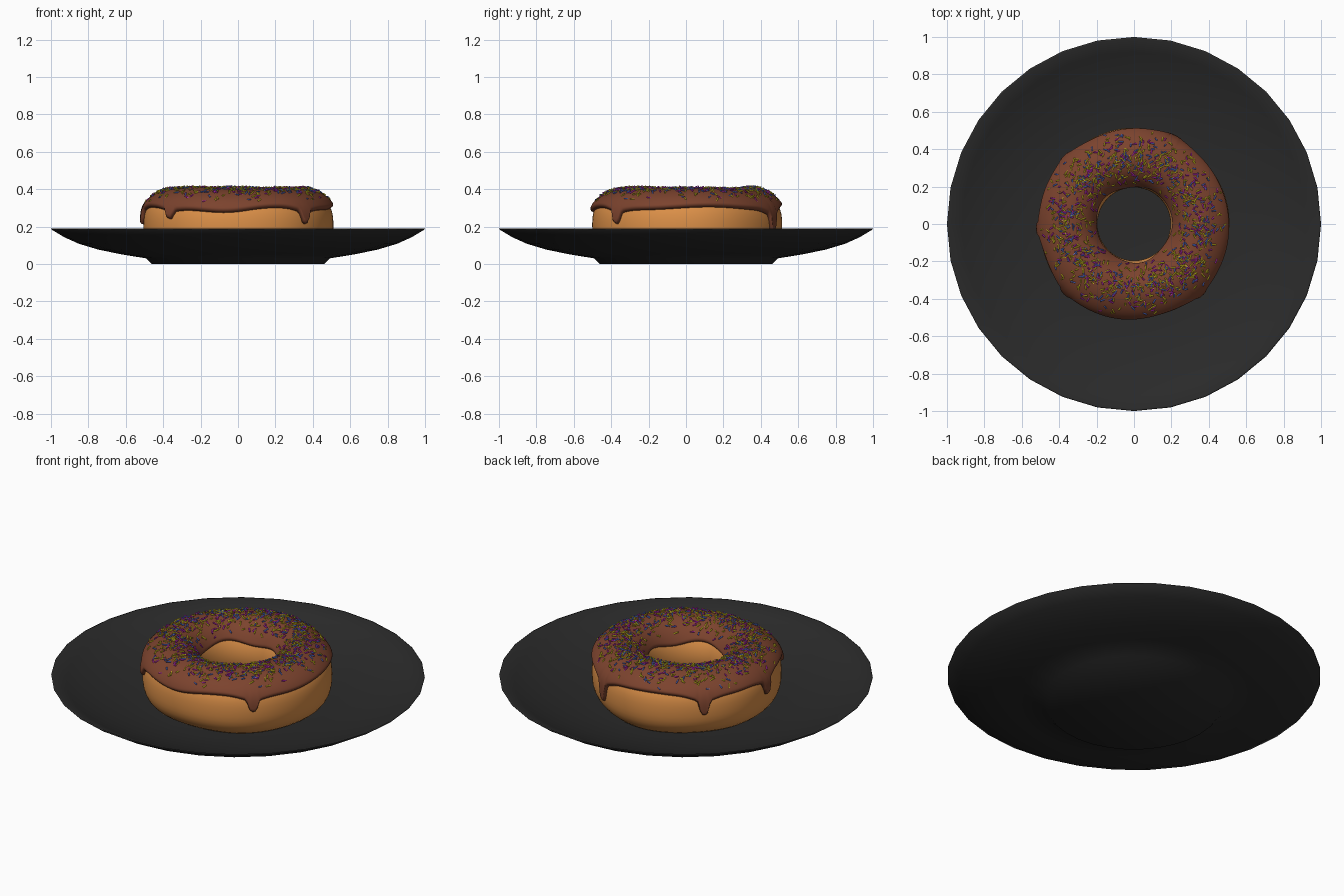
import bpy, math, random
from mathutils import Vector

if "Cube" in bpy.data.objects:
    bpy.data.objects.remove(bpy.data.objects["Cube"])

random.seed(4)
R, A, B, ZC = 0.35, 0.155, 0.178, 0.21   # ring radius, tube half width, tube half height, centre height


def material(name, rgb):
    m = bpy.data.materials.new(name)
    m.diffuse_color = (*rgb, 1)
    m.use_nodes = True
    m.node_tree.nodes["Principled BSDF"].inputs["Base Color"].default_value = m.diffuse_color
    return m


def make(name, verts, faces, mat, angle=180):
    me = bpy.data.meshes.new(name)
    me.from_pydata(verts, [], faces)
    me.materials.append(mat)
    me.shade_smooth()
    if angle < 180:
        me.set_sharp_from_angle(angle=math.radians(angle))
    ob = bpy.data.objects.new(name, me)
    bpy.context.collection.objects.link(ob)
    return ob


def grid_faces(n, m):
    """Quads of a surface closed both ways: n sections of m points."""
    return [(i * m + j, ((i + 1) % n) * m + j, ((i + 1) % n) * m + (j + 1) % m, i * m + (j + 1) % m)
            for i in range(n) for j in range(m)]


def tube(th, ph, off=0.0):
    """Point on the slightly uneven dough ring; off pushes it outward."""
    wob = 0.004 * math.sin(3 * th + 2.6) + 0.003 * math.sin(5 * th)
    full = 1 + (0.07 * math.sin(2 * ph) ** 2 if math.cos(ph) > 0 else 0)   # fuller outer shoulders
    r = R + (A + off) * full * math.cos(ph) + (wob + 0.003) * max(0, math.cos(ph))
    z = ZC + (B + off + wob * 0.8) * math.sin(ph)
    return Vector((r * math.cos(th), r * math.sin(th), z))


plate_mat = material("black ceramic", (0.023, 0.023, 0.023))
dough_mat = material("baked dough", (0.72, 0.28, 0.065))
icing_mat = material("chocolate icing", (0.2, 0.056, 0.027))

# Plate: turned profile, 32 sides
profile = [(0.46, 0), (0.49, 0.03), (0.63, 0.053), (0.75, 0.078), (0.85, 0.108), (0.93, 0.144), (0.998, 0.185),
           (1.0, 0.19), (0.992, 0.191), (0.92, 0.158), (0.84, 0.127), (0.74, 0.097), (0.62, 0.071), (0.48, 0.052)]
N, M = 32, len(profile)
verts = [(r * math.cos(2 * math.pi * i / N), r * math.sin(2 * math.pi * i / N), z)
         for i in range(N) for r, z in profile]
faces = [(i * M + j, ((i + 1) % N) * M + j, ((i + 1) % N) * M + j + 1, i * M + j + 1)
         for i in range(N) for j in range(M - 1)]
faces.append([i * M for i in reversed(range(N))])
faces.append([i * M + M - 1 for i in range(N)])
make("plate", verts, faces, plate_mat)

# Dough ring
N, M = 96, 40
verts = [tube(2 * math.pi * i / N, 2 * math.pi * j / M) for i in range(N) for j in range(M)]
make("dough_ring", verts, grid_faces(N, M), dough_mat)

# Icing: shell over the top, wavy rim with drips (direction in degrees, tip height)
DRIPS = [(65, 0.175), (136, 0.20), (183, 0.21), (225, 0.248), (314, 0.222)]


def drip(th):
    """How far the rim drops here, and how close to a drip we are."""
    drop = near = 0.0
    for deg, tip in DRIPS:
        d = (math.degrees(th) - deg + 180) % 360 - 180
        k = 0.75 * math.exp(-(d / 3.2) ** 4) + 0.25 * math.exp(-(d / 9) ** 2)
        drop += (0.30 - tip) * k
        near = max(near, k)
    return drop, near


N, M = 240, 36
verts = []
for i in range(N):
    th = 2 * math.pi * i / N
    drop, near = drip(th)
    d265 = math.degrees(th) - 265
    rim = 0.295 + 0.008 * math.sin(4 * th + 0.5) - 0.02 * math.exp(-(d265 / 18) ** 2) - drop
    p0 = math.asin((rim - ZC) / B)
    inner = 0.288 + 0.009 * math.sin(3 * th) + 0.006 * math.sin(5 * th + 2)
    p1 = math.pi - math.asin((inner - ZC) / B)
    for j in range(M):                       # outer skin, rounded at both rims
        t = j / (M - 1)
        t -= 0.1 * math.sin(2 * math.pi * t)
        ph = p0 + (p1 - p0) * t
        edge = max(0.0, min(1.0, min(ph - p0, p1 - ph) / 0.10))
        roundness = math.sqrt(1 - (1 - edge) ** 2)
        bead = 0.005 * math.exp(-((ph - 0.5) / 0.4) ** 2)
        verts.append(tube(th, ph, -0.003 + (0.02 + bead) * roundness))
    for j in range(1, 11):                   # hidden underside inside the dough
        verts.append(tube(th, p1 + (p0 - p1) * j / 11, -0.006))
make("icing", verts, grid_faces(N, M + 10), icing_mat)

# Sprinkles: short six-sided rods scattered over the top of the icing
COLOURS = [("yellow", (0.8, 0.68, 0.02), 560), ("magenta", (0.62, 0.03, 0.62), 300),
           ("blue", (0.12, 0.22, 0.85), 300)]
for name, rgb, count in COLOURS:
    verts, faces = [], []
    for _ in range(count):
        th = random.uniform(0, 2 * math.pi)
        ph = math.radians(random.triangular(38, 142, 82))
        p = tube(th, ph, 0.021)
        normal = Vector((math.cos(th) * math.cos(ph), math.sin(th) * math.cos(ph), math.sin(ph)))
        side = normal.cross(Vector((random.gauss(0, 1), random.gauss(0, 1), random.gauss(0, 1)))).normalized()
        axis = (side + normal * random.uniform(-0.5, 0.5)).normalized()
        turn = axis.to_track_quat('Z', 'Y')
        half, rad, b = random.uniform(0.008, 0.014), 0.0036, len(verts)
        for s in (-half, half):
            for k in range(6):
                a = k * math.pi / 3
                verts.append(p + turn @ Vector((rad * math.cos(a), rad * math.sin(a), s)))
        faces += [(b + k, b + (k + 1) % 6, b + 6 + (k + 1) % 6, b + 6 + k) for k in range(6)]
        faces += [[b + k for k in reversed(range(6))], [b + 6 + k for k in range(6)]]
    make(name + "_sprinkles", verts, faces, material(name + " sugar", rgb), 65)
